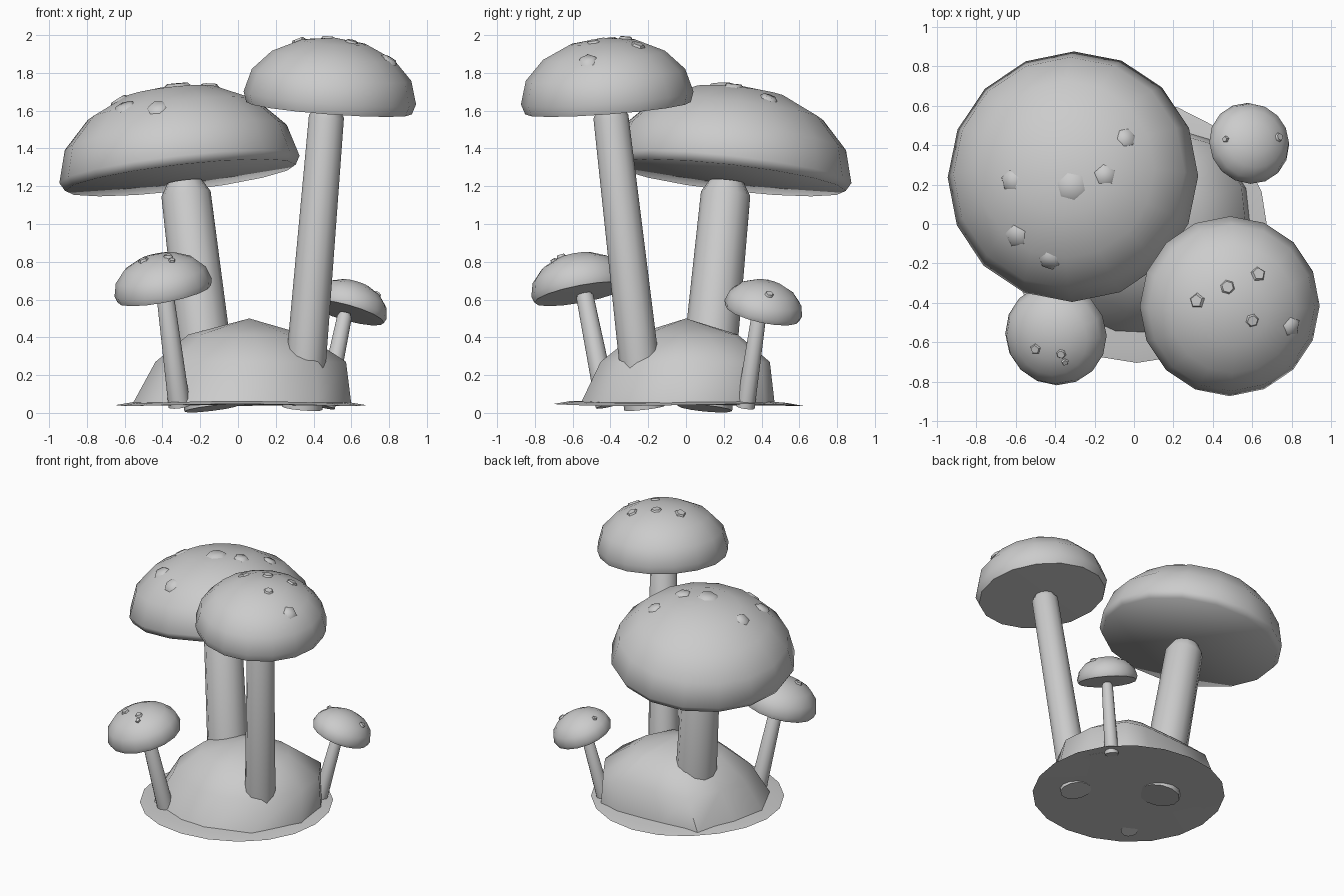
import bpy, bmesh, math
from mathutils import Vector, Matrix
from mathutils.bvhtree import BVHTree

if "Cube" in bpy.data.objects:
    bpy.data.objects.remove(bpy.data.objects["Cube"], do_unlink=True)

grey = bpy.data.materials.new("plain_grey")
grey.use_nodes = True
grey.diffuse_color = (0.6, 0.6, 0.6, 1)
grey.node_tree.nodes["Principled BSDF"].inputs["Base Color"].default_value = (0.6, 0.6, 0.6, 1)

UP = Vector((0, 0, 1))


def finish(bm, name, angle=60):
    bmesh.ops.recalc_face_normals(bm, faces=bm.faces)
    mesh = bpy.data.meshes.new(name)
    bm.to_mesh(mesh)
    bm.free()
    mesh.materials.append(grey)
    obj = bpy.data.objects.new(name, mesh)
    bpy.context.collection.objects.link(obj)
    bpy.ops.object.select_all(action='DESELECT')
    obj.select_set(True)
    bpy.context.view_layer.objects.active = obj
    bpy.ops.object.shade_smooth_by_angle(angle=math.radians(angle))


def skin(rings):
    """Join rings of equal point count; a ring of one point is a tip."""
    bm = bmesh.new()
    sides = max(len(ring) for ring in rings)
    loops = []
    for ring in rings:
        verts = [bm.verts.new(p) for p in ring]
        loops.append(verts if len(verts) > 1 else verts * sides)
    for low, high in zip(loops, loops[1:]):
        for i in range(sides):
            j = (i + 1) % sides
            bm.faces.new(list(dict.fromkeys((low[i], low[j], high[j], high[i]))))
    return bm


def lathe(profile, sides, origin=(0, 0, 0), axis=UP):
    """Closed surface of revolution through (radius, height) points."""
    turns = [math.tau * i / sides for i in range(sides)]
    bm = skin([[(r * math.cos(t), r * math.sin(t), h) for t in turns] if r else [(0, 0, h)]
               for r, h in profile])
    turn = UP.rotation_difference(Vector(axis)).to_matrix().to_4x4()
    bm.transform(Matrix.Translation(origin) @ turn)
    return bm


def stem(name, foot, top, foot_r, top_r):
    axis = Vector(top) - Vector(foot)
    n = axis.length
    profile = [(0, 0), (foot_r, 0), (top_r, n - top_r * 0.5), (top_r * 0.7, n), (0, n)]
    finish(lathe(profile, 12, foot, axis), name, 50)


def cap(name, centre, radius, slope, rim, sag, spots):
    """Squashed dome with a slightly sagging underside, tilted, with low spots."""
    profile = [(0, -sag), (0.96, 0)]
    for i in range(5):
        t = math.pi / 8 * i
        profile.append((math.cos(t) if i < 4 else 0, rim + 0.7 * math.sin(t)))
    profile = [(r * radius, h * radius) for r, h in profile]
    bm = lathe(profile, 16, centre, (-slope[0], -slope[1], 1))
    bmesh.ops.recalc_face_normals(bm, faces=bm.faces)
    tree = BVHTree.FromBMesh(bm)
    finish(bm, name + "_cap")
    spot_bm = bmesh.new()
    for k, (x, y, r) in enumerate(spots):
        hit, normal, _, _ = tree.ray_cast(Vector((x, y, 3)), -UP)
        if hit is None:
            continue
        pose = (Matrix.Translation(hit + normal * 0.002)
                @ UP.rotation_difference(normal).to_matrix().to_4x4()
                @ Matrix.Rotation(k * 1.3, 4, 'Z'))
        bmesh.ops.create_cone(spot_bm, cap_ends=True, segments=5 + k % 2, radius1=r,
                              radius2=r * 0.7, depth=0.02, matrix=pose)
    finish(spot_bm, name + "_cap_spots", 60)


# Ground skirt
skirt = lathe([(0, 0.04), (0.665, 0.042), (0.57, 0.058), (0, 0.058)], 20, (0.015, -0.04, 0))
for v in skirt.verts:
    v.co.z += 0.005 * math.sin(3 * math.atan2(v.co.y, v.co.x))
finish(skirt, "ground_skirt")

# Mound: an uneven outline, flatter at the back, drawn in towards the peak
outline = [(0.6, -0.1), (0.57, 0.18), (0.42, 0.42), (0.25, 0.47), (-0.1, 0.45), (-0.4, 0.43),
           (-0.52, 0.15), (-0.56, -0.12), (-0.43, -0.4), (-0.1, -0.55), (0.1, -0.56), (0.42, -0.44)]
levels = [(1, 0, 0.045), (0.87, 0.05, 0.27), (0.53, 0.035, 0.415)]
rings = [[(0, 0, 0.045)]]
rings += [[(x * s + shift, y * s + shift * 0.7, z) for x, y in outline] for s, shift, z in levels]
rings += [[(0.06, 0, 0.5)]]
finish(skin(rings), "ground_mound")

# Stems
stem("wide_stem", (-0.14, 0.1, 0.024), (-0.283, 0.216, 1.225), 0.145, 0.131)
stem("tall_stem", (0.34, -0.22, 0.025), (0.472, -0.403, 1.615), 0.108, 0.093)
stem("front_small_stem", (-0.31, -0.42, 0.035), (-0.388, -0.54, 0.64), 0.058, 0.046)
stem("back_small_stem", (0.465, 0.315, 0.03), (0.568, 0.388, 0.53), 0.049, 0.039)

# Caps with their spots
cap("wide", (-0.305, 0.235, 1.245), 0.64, (0.115, -0.115), 0.07, 0.04,
    [(-0.63, 0.22, 0.06), (-0.32, 0.19, 0.08), (-0.15, 0.25, 0.06),
     (-0.04, 0.44, 0.055), (-0.6, -0.06, 0.065), (-0.43, -0.19, 0.06)])
cap("tall", (0.482, -0.413, 1.613), 0.458, (-0.075, 0.075), 0.12, 0.02,
    [(0.32, -0.39, 0.045), (0.475, -0.32, 0.042), (0.63, -0.255, 0.045),
     (0.6, -0.49, 0.038), (0.8, -0.52, 0.055)])
cap("front_small", (-0.39, -0.555, 0.63), 0.262, (0.19, 0.19), 0.13, 0.02,
    [(-0.5, -0.635, 0.032), (-0.37, -0.66, 0.028), (-0.35, -0.7, 0.022)])
cap("back_small", (0.578, 0.404, 0.53), 0.21, (-0.28, -0.22), 0.12, 0.02,
    [(0.465, 0.43, 0.02), (0.735, 0.44, 0.027)])
